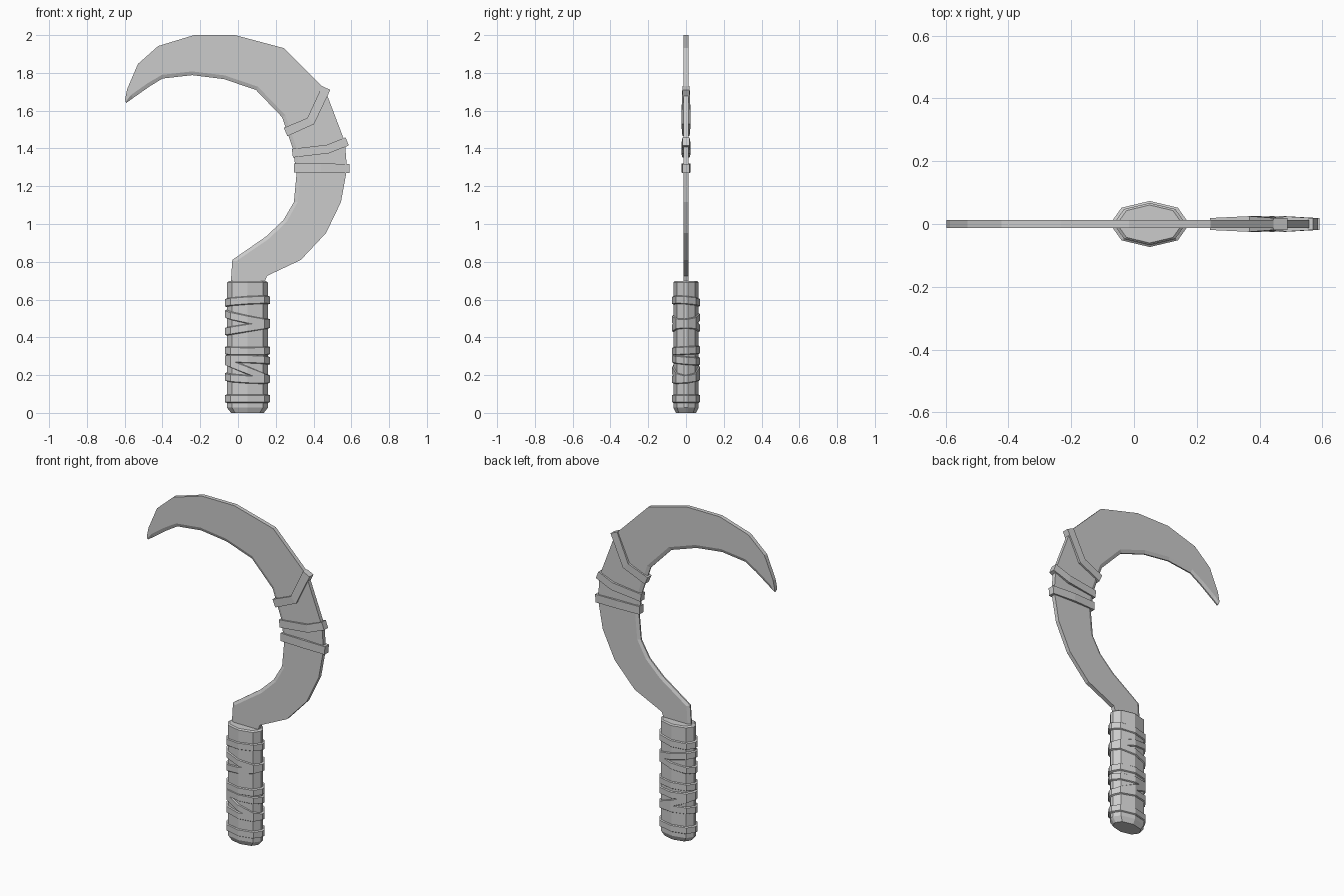
import bpy
import bmesh
from mathutils import Vector

if "Cube" in bpy.data.objects:
    bpy.data.objects.remove(bpy.data.objects["Cube"], do_unlink=True)

GREY = (0.6, 0.6, 0.6, 1.0)
mat = bpy.data.materials.new("plain grey")
mat.use_nodes = True
mat.diffuse_color = GREY
mat.node_tree.nodes["Principled BSDF"].inputs["Base Color"].default_value = GREY


def loft(name, rings):
    """Skin a closed solid through matching rings of points."""
    bm = bmesh.new()
    loops = [[bm.verts.new(p) for p in ring] for ring in rings]
    n = len(loops[0])
    for a, b in zip(loops, loops[1:]):
        for i in range(n):
            j = (i + 1) % n
            bm.faces.new((a[i], a[j], b[j], b[i]))
    bm.faces.new(loops[0])
    bm.faces.new(loops[-1])
    bmesh.ops.recalc_face_normals(bm, faces=bm.faces)
    mesh = bpy.data.meshes.new(name)
    bm.to_mesh(mesh)
    bm.free()
    mesh.materials.append(mat)
    obj = bpy.data.objects.new(name, mesh)
    bpy.context.collection.objects.link(obj)
    return obj


# Curved blade: pairs of back and cutting edge points, from root to tip
BACK = [(.13, .66), (.153, .725), (.333, .81), (.466, .952), (.545, 1.116),
        (.577, 1.29), (.566, 1.434), (.46, 1.714), (.243, 1.931), (-.016, 2),
        (-.233, 2), (-.423, 1.942), (-.53, 1.847), (-.587, 1.714), (-.598, 1.66)]
EDGE = [(-.04, .66), (-.03, .81), (.15, .935), (.24, 1.02), (.296, 1.116),
        (.31, 1.265), (.29, 1.4), (.233, 1.566), (.095, 1.71), (-.074, 1.767),
        (-.243, 1.788), (-.4, 1.77), (-.47, 1.727), (-.555, 1.667), (-.593, 1.64)]
T = 0.012
rings = []
for back, edge in zip(BACK, EDGE):
    b, e = Vector(back), Vector(edge)
    m = e + (b - e) * min(0.35, 0.02 / (b - e).length)
    rings.append([(p.x, y, p.y) for p, y in
                  ((b, -T), (m, -T), (e, -T / 3), (e, T / 3), (m, T), (b, T))])
loft("blade", rings)

# Ten-sided flattened grip section
HALF = [(.117, .01), (.088, .051), (0, .072), (-.088, .051), (-.117, .01)]
SECTION = HALF + [(x, -y) for x, y in reversed(HALF)]
CENTRE = 0.05


def grip_ring(scale, z, tilt=0.0, sag=0.0):
    return [(CENTRE + x * scale, y * scale, z + tilt * x + sag * y)
            for x, y in SECTION]


loft("handle", [grip_ring(.74, 0), grip_ring(.93, .028),
                grip_ring(.93, .69), grip_ring(.84, .697)])

# Handle wraps: height, tilt across the width, tilt front to back
WRAPS = [(.075, 0, 0), (.185, -.05, .1), (.225, -.4, 0), (.28, -.03, -.08),
         (.33, 0, .05), (.45, .16, 0), (.5, -.2, .08), (.59, .06, -.08)]
for i, (z, tilt, sag) in enumerate(WRAPS):
    loft(f"handle_wrap_{i + 1}",
         [grip_ring(s, z + dz, tilt, sag) for s, dz in
          ((.94, -.022), (1.02, -.018), (1.02, .018), (.94, .022))])


# Blade wraps: flat bands that bulge in the middle
def blade_wrap(name, path, half):
    pts = [Vector(p) for p in path]
    rings = []
    for i, p in enumerate(pts):
        d = (pts[min(i + 1, len(pts) - 1)] - pts[max(i - 1, 0)]).normalized()
        side = Vector((-d.y, d.x)) * half
        y = 0.025 if 0 < i < len(pts) - 1 else 0.019
        a, b = p - side, p + side
        rings.append([(a.x, -y, a.y), (b.x, -y, b.y), (b.x, y, b.y), (a.x, y, a.y)])
    loft(name, rings)


blade_wrap("blade_wrap_lower", [(.297, 1.297), (.44, 1.297), (.59, 1.293)], .024)
blade_wrap("blade_wrap_middle", [(.288, 1.375), (.476, 1.397), (.578, 1.437)], .023)
blade_wrap("blade_wrap_upper", [(.252, 1.487), (.385, 1.545), (.467, 1.72)], .024)
